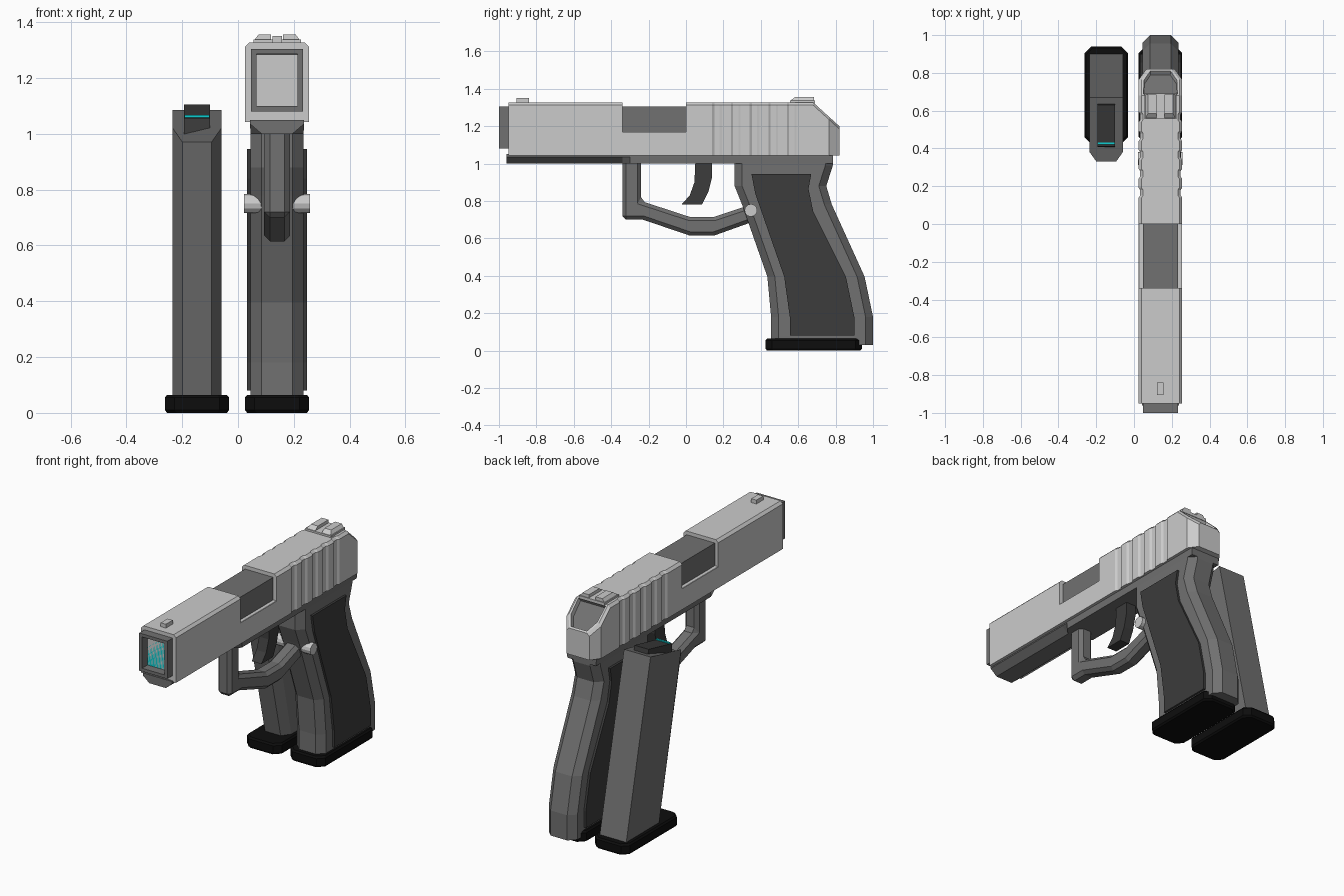
import bpy, bmesh, math
from mathutils import Vector

if "Cube" in bpy.data.objects:
    bpy.data.objects.remove(bpy.data.objects["Cube"])

GX, MX = 0.14, -0.147          # centre lines of the pistol and the spare magazine


def mat(name, col):
    m = bpy.data.materials.new(name)
    m.diffuse_color = (*col, 1)
    m.use_nodes = True
    m.node_tree.nodes["Principled BSDF"].inputs["Base Color"].default_value = m.diffuse_color
    return m


SILVER = mat("light_steel", (0.60, 0.60, 0.60))
GREY = mat("mid_grey", (0.165, 0.165, 0.165))
DARK = mat("dark_grip", (0.045, 0.045, 0.045))
BLACK = mat("black_rubber", (0.004, 0.004, 0.004))
CYAN = mat("cyan", (0.004, 0.62, 0.64))


def finish(name, bm, *mats):
    bmesh.ops.recalc_face_normals(bm, faces=bm.faces)
    me = bpy.data.meshes.new(name)
    bm.to_mesh(me)
    bm.free()
    for m in mats:
        me.materials.append(m)
    ob = bpy.data.objects.new(name, me)
    bpy.context.collection.objects.link(ob)
    return ob


def loft_bm(rings):
    """Skin equal-length rings of points and cap both ends."""
    bm = bmesh.new()
    vs = [[bm.verts.new(p) for p in r] for r in rings]
    n = len(vs[0])
    for a, b in zip(vs, vs[1:]):
        for i in range(n):
            j = (i + 1) % n
            bm.faces.new((a[i], a[j], b[j], b[i]))
    bm.faces.new(vs[0])
    bm.faces.new(vs[-1])
    bmesh.ops.recalc_face_normals(bm, faces=bm.faces)
    return bm


def loft(name, rings, m):
    return finish(name, loft_bm(rings), m)


def octagon(cx, hx, y0, y1, z, ch):
    """Horizontal rectangle with chamfered corners."""
    return [(cx - hx, y0 + ch, z), (cx - hx + ch, y0, z), (cx + hx - ch, y0, z), (cx + hx, y0 + ch, z),
            (cx + hx, y1 - ch, z), (cx + hx - ch, y1, z), (cx - hx + ch, y1, z), (cx - hx, y1 - ch, z)]


def side_plate(name, pts, cx, hx, m, bevel=0.0):
    """Side (y, z) outline extruded across x."""
    ob = loft(name, [[(cx + s * hx, y, z) for y, z in pts] for s in (-1, 1)], m)
    if bevel:
        b = ob.modifiers.new("bevel", 'BEVEL')
        b.width, b.segments, b.limit_method, b.angle_limit = bevel, 1, 'ANGLE', math.radians(60)
    return ob


def box(name, x0, x1, y0, y1, z0, z1, m):
    return loft(name, [[(x0, y0, z), (x1, y0, z), (x1, y1, z), (x0, y1, z)] for z in (z0, z1)], m)


# Slide: cross-sections along y, lowered at the ejection port, with rear grip grooves
def slide_ring(y, hx, top, ch=0.015):
    return [(GX + x, y, z) for x, z in ((-hx, 1.043), (hx, 1.043), (hx, top - ch),
                                        (hx - ch, top), (-hx + ch, top), (-hx, top - ch))]


W, TOP = 0.115, 1.327
rings = [slide_ring(-0.95, W, TOP), slide_ring(-0.34, W, TOP),
         slide_ring(-0.34, W, 1.17, 0.002), slide_ring(0.0, W, 1.17, 0.002), slide_ring(0.0, W, TOP)]
for k in range(5):
    y = 0.14 + 0.1 * k
    rings += [slide_ring(y, W, TOP), slide_ring(y + 0.012, W - 0.008, TOP),
              slide_ring(y + 0.04, W - 0.008, TOP), slide_ring(y + 0.052, W, TOP)]
rings += [slide_ring(0.68, W, TOP), slide_ring(0.765, W, 1.25), slide_ring(0.82, 0.075, 1.2)]
bm = loft_bm(rings)
# Sloped rear opening with a dark floor
rear = [f for f in bm.faces if f.calc_center_median().y > 0.7 and f.normal.z > 0.5
        and abs(f.normal.x) < 0.1]
bmesh.ops.inset_region(bm, faces=rear, thickness=0.014)
bmesh.ops.inset_region(bm, faces=rear, thickness=0.002, depth=-0.03)
for f in rear:
    f.material_index = 1
finish("slide", bm, SILVER, GREY)

# Barrel with a recessed muzzle
bm = loft_bm([[(GX + x, y, z) for x, z in ((-.093, 1.08), (.093, 1.08), (.093, 1.305), (-.093, 1.305))]
              for y in (-1.0, 0.02)])
muzzle = [f for f in bm.faces if f.normal.y < -0.9]
bmesh.ops.inset_region(bm, faces=muzzle, thickness=0.027)
bmesh.ops.inset_region(bm, faces=muzzle, thickness=0.001, depth=-0.05)
muzzle[0].material_index = 1
finish("barrel", bm, GREY, CYAN)

# Sights
box("front_sight", GX - 0.017, GX + 0.017, -0.905, -0.84, 1.32, 1.35, SILVER)
box("rear_sight_base", GX - 0.085, GX + 0.085, 0.555, 0.69, 1.32, 1.338, SILVER)
for s, name in ((-1, "left"), (1, "right")):
    side_x = sorted((GX + s * 0.022, GX + s * 0.08))
    top_x = sorted((GX + s * 0.022, GX + s * 0.066))
    loft(f"rear_sight_{name}",
         [[(a, y0, z), (b, y0, z), (b, 0.685, z), (a, 0.685, z)]
          for (a, b), y0, z in ((side_x, 0.56, 1.338), (top_x, 0.585, 1.357))], SILVER)

# Frame rail: chamfered dust cover in front, square behind
loft("frame_rail", [[(GX + x, y, z) for x, z in ((-b, 1.0), (b, 1.0), (0.097, 1.036),
                                                 (0.097, 1.05), (-0.097, 1.05), (-0.097, 1.036))]
                    for y, b in ((-0.96, 0.055), (-0.34, 0.055), (-0.30, 0.095), (0.785, 0.095))], GREY)

# Grip: chamfered sections stacked along z
loft("grip", [octagon(GX, 0.095, y0, y1, z, 0.04) for z, y0, y1 in
              ((1.04, 0.26, 0.785), (0.99, 0.26, 0.785), (0.88, 0.26, 0.75), (0.78, 0.30, 0.78),
               (0.395, 0.435, 0.955), (0.18, 0.455, 1.0), (0.03, 0.455, 1.0))], GREY)
side_plate("grip_panels", [(.35, .945), (.67, .945), (.655, .865), (.68, .745), (.855, .395), (.90, .18),
                           (.90, .08), (.555, .08), (.555, .18), (.525, .395), (.37, .84)],
           GX, 0.108, DARK)

# Trigger guard, trigger and release button
side_plate("trigger_guard", [(-.34, 1.03), (-.34, .70), (-.23, .70), (.02, .615), (.15, .615), (.36, .69),
                             (.36, .78), (.30, .765), (.15, .715), (.02, .715), (-.24, .80), (-.24, 1.03)],
           GX, 0.046, GREY, 0.02)
side_plate("trigger", [(.05, 1.01), (.14, 1.01), (.14, .93), (.12, .85), (.085, .78), (-.025, .78),
                       (.02, .83), (.045, .90)], GX, 0.032, DARK)
loft("release_button", [[(GX + x, 0.347 + 0.034 * math.cos(a), 0.75 + 0.034 * math.sin(a))
                         for a in [math.tau * i / 12 for i in range(12)]] for x in (-0.118, 0.118)], SILVER)

# Base pads, one under the grip and one under the spare magazine
for cx, name in ((GX, "grip_base_pad"), (MX, "magazine_base_pad")):
    loft(name, [octagon(cx, 0.115 - d, 0.425 + d, 0.94 - d, z, 0.035)
                for z, d in ((0, 0.008), (0.01, 0), (0.055, 0), (0.065, 0.008))], BLACK)


# Spare magazine body, leaning forward, narrower in front
def mag_ring(y0, y1, z, tilt, dip):
    return [(MX + x, y, z - tilt * (y1 - y) - (dip if y == y0 else 0)) for x, y in
            ((-.0875, y0 + .05), (-.052, y0), (.052, y0), (.0875, y0 + .05), (.0875, y1), (-.0875, y1))]


loft("magazine_body", [mag_ring(0.54, 0.90, 0.06, 0, 0), mag_ring(0.33, 0.67, 1.085, 0.22, 0.04)], GREY)

# Feed block at the magazine's mouth with its cyan front strip
loft("feed_block", [[(MX + x, y + dy, z + 0.22 * (y - 0.5)) for x, y in
                     ((-.047, .39 + t), (.047, .39 + t), (.047, .63), (-.047, .63))]
                    for z, dy, t in ((1.0, .015, 0), (1.076, 0, .02))], DARK)
box("feed_strip", MX - 0.045, MX + 0.045, 0.42, 0.432, 1.055, 1.067, CYAN)
